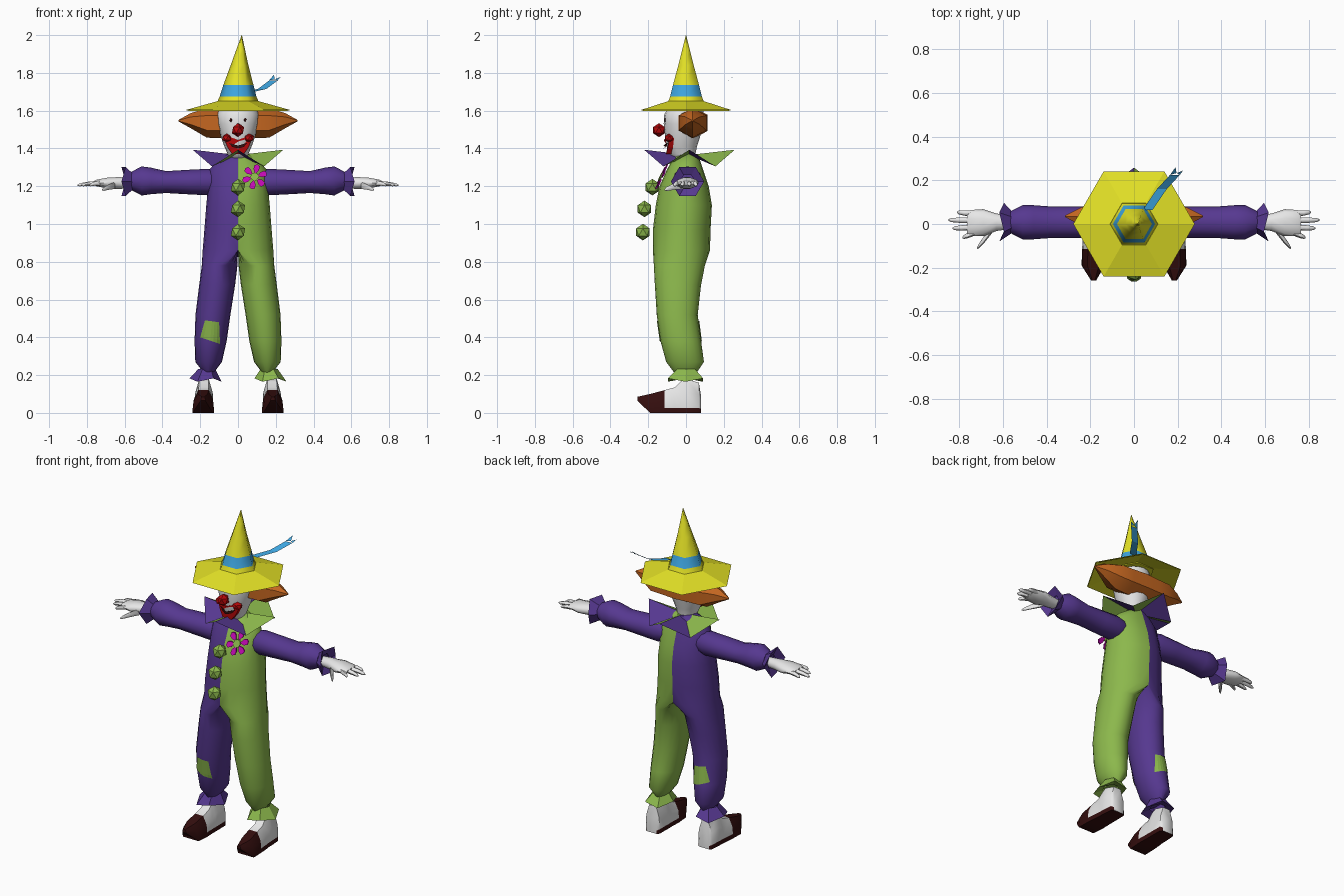
import bpy, bmesh, math
from mathutils import Vector

if "Cube" in bpy.data.objects:
    bpy.data.objects.remove(bpy.data.objects["Cube"])


def material(name, rgb):
    m = bpy.data.materials.new(name)
    m.diffuse_color = [(c / 255 / 12.92 if c < 11 else ((c / 255 + .055) / 1.055) ** 2.4) for c in rgb] + [1]
    m.use_nodes = True
    m.node_tree.nodes["Principled BSDF"].inputs["Base Color"].default_value = m.diffuse_color
    return m


PURPLE = material("purple cloth", (86, 56, 144))
GREEN = material("green cloth", (140, 184, 76))
YELLOW = material("yellow felt", (228, 226, 38))
BLUE = material("blue ribbon", (62, 164, 222))
ORANGE = material("orange hair", (196, 102, 32))
WHITE = material("white", (236, 236, 236))
MAROON = material("dark maroon", (52, 14, 14))
RED = material("red paint", (184, 8, 10))
MAGENTA = material("magenta petals", (196, 10, 180))


def finish(name, bm, mats, rule=None, angle=40):
    """Turn a bmesh into a named object, colour its faces by rule and shade it."""
    bmesh.ops.recalc_face_normals(bm, faces=bm.faces)
    if rule:
        for f in bm.faces:
            f.material_index = rule(f.calc_center_median())
    me = bpy.data.meshes.new(name)
    bm.to_mesh(me)
    bm.free()
    ob = bpy.data.objects.new(name, me)
    bpy.context.collection.objects.link(ob)
    for m in mats:
        me.materials.append(m)
    if angle:
        bpy.ops.object.select_all(action='DESELECT')
        ob.select_set(True)
        bpy.context.view_layer.objects.active = ob
        bpy.ops.object.shade_smooth_by_angle(angle=math.radians(angle))
    return ob


def loft(name, rings, mats, rule=None, angle=40, caps=True, open_plane=False):
    """Skin a list of rings with equal point counts."""
    bm = bmesh.new()
    rows = [[bm.verts.new(p) for p in r] for r in rings]
    n = len(rows[0])
    for a, b in zip(rows, rows[1:]):
        for i in range(n):
            bm.faces.new((a[i], a[(i + 1) % n], b[(i + 1) % n], b[i]))
    if caps:
        bm.faces.new(rows[0])
        bm.faces.new(rows[-1])
    if open_plane:  # drop hidden faces lying on the centre plane
        flat = [f for f in bm.faces if all(abs(v.co.x) < 1e-5 for v in f.verts)]
        bmesh.ops.delete(bm, geom=flat, context='FACES')
    bmesh.ops.remove_doubles(bm, verts=bm.verts, dist=1e-5)
    return finish(name, bm, mats, rule, angle)


def circle(n, phase=0):
    return [(math.cos(2 * math.pi * i / n + phase), math.sin(2 * math.pi * i / n + phase)) for i in range(n)]


def z_ring(x, y, z, rx, ry, n, phase=0):
    return [(x + rx * c, y + ry * s, z) for c, s in circle(n, phase)]


def x_ring(x, y, z, ry, rz, n, phase=0):
    return [(x, y + ry * c, z + rz * s) for c, s in circle(n, phase)]


def ball(name, pos, size, mat, sub=1, angle=40):
    bm = bmesh.new()
    bmesh.ops.create_icosphere(bm, subdivisions=sub, radius=1)
    for v in bm.verts:
        v.co = Vector([p + s * c for p, s, c in zip(pos, size, v.co)])
    return finish(name, bm, [mat], angle=angle)


def plate(name, polys, mats, depth=None, angle=0):
    """Flat polygons, optionally thickened along y."""
    bm = bmesh.new()
    for k, poly in enumerate(polys):
        f = bm.faces.new([bm.verts.new(p) for p in poly])
        f.material_index = k % len(mats)
        if depth:
            r = bmesh.ops.extrude_face_region(bm, geom=[f])
            for v in r['geom']:
                if isinstance(v, bmesh.types.BMVert):
                    v.co.y += depth
    return finish(name, bm, mats, angle=angle)


# Suit: leg rows are (z, inner x, outer x, front y, back y), torso rows start at x = 0
LEG = [(.21, .13, .18, -.06, .055), (.27, .085, .226, -.105, .095), (.38, .06, .23, -.135, .08),
       (.52, .04, .225, -.155, .062), (.68, .015, .205, -.165, .08), (.78, .003, .192, -.17, .10)]
TORSO = [(.86, .187, -.175, .127), (.97, .178, -.175, .13), (1.1, .168, -.16, .137), (1.2, .158, -.14, .12),
         (1.29, .15, -.10, .09), (1.335, .11, -.075, .075), (1.37, .055, -.05, .06)]


def suit_half(s, name, mat):
    rings = []
    for z, xi, xo, yf, yb in LEG:
        rings.append(z_ring(s * (xi + xo) / 2, (yf + yb) / 2, z, s * (xo - xi) / 2, (yb - yf) / 2, 20))
    for z, w, yf, yb in TORSO:
        rings.append([(s * w * max(c, 0), (yf + yb) / 2 + (yb - yf) / 2 * t, z) for c, t in circle(20)])
    loft(name, rings, [mat], angle=50, open_plane=True)


suit_half(1, "suit_green_half", GREEN)
suit_half(-1, "suit_purple_half", PURPLE)


# Knee patches that follow the purple leg
def leg_y(x, z, side):
    for a, b in zip(LEG, LEG[1:]):
        if a[0] <= z <= b[0]:
            t = (z - a[0]) / (b[0] - a[0])
            _, xi, xo, yf, yb = [p + (q - p) * t for p, q in zip(a, b)]
            u = min(1, abs((-x - (xi + xo) / 2) / ((xo - xi) / 2)))
            return (yf + yb) / 2 + side * ((yb - yf) / 2 * math.sqrt(1 - u * u) + .004)


for side, label in ((-1, "front"), (1, "back")):
    A, B, C, D = [Vector(p) for p in ((-.175, .49), (-.10, .48), (-.095, .365), (-.20, .40))]
    grid = []
    for i in range(7):
        l, r = A.lerp(D, i / 6), B.lerp(C, i / 6)
        row = [l.lerp(r, j / 6) for j in range(7)]
        grid.append([(p.x, leg_y(p.x, p.y, side), p.y) for p in row])
    plate("knee_patch_" + label, [(grid[i][j], grid[i][j + 1], grid[i + 1][j + 1], grid[i + 1][j])
                                  for i in range(6) for j in range(6)], [GREEN])

# Paired parts
for s, side, cloth in ((-1, "left", PURPLE), (1, "right", GREEN)):
    # Sleeve and flared cuff
    sleeve = [(.11, .06, .06), (.16, .072, .07), (.26, .072, .065), (.38, .072, .058),
              (.46, .078, .07), (.51, .078, .077), (.565, .05, .048)]
    loft(side + "_sleeve", [x_ring(s * x, .008, 1.222 + .006 * (x > .4), ry, rz, 12) for x, ry, rz in sleeve], [PURPLE], angle=50)
    loft(side + "_cuff", [x_ring(s * .553, .008, 1.225, .045, .045, 6),
                          [(s * (.617 if i % 2 else .595), y, z) for i, (_, y, z) in
                           enumerate(x_ring(0, .008, 1.225, .088, .088, 6))],
                          x_ring(s * .585, .008, 1.225, .04, .04, 6)], [PURPLE], angle=0, caps=False)
    # Hand
    palm = [(.56, .008, .03, .028), (.63, .008, .04, .033), (.69, .006, .062, .03), (.75, .004, .06, .018), (.765, .004, .05, .01)]
    loft(side + "_palm", [x_ring(s * x, y, 1.217, ry, rz, 10) for x, y, ry, rz in palm], [WHITE], angle=60)
    tips = [(.045, .81, .054), (.017, .85, .018), (-.014, .83, -.02), (-.04, .785, -.062)]
    for k, (y0, xt, yt) in enumerate(tips):
        loft(f"{side}_finger_{k + 1}", [x_ring(s * (.73 + (xt - .73) * t), y0 + (yt - y0) * t, 1.217 - .012 * t * t, r, r, 6)
                                        for t, r in ((0, .014), (.6, .012), (.9, .009), (1, .003))], [WHITE], angle=60)
    loft(side + "_thumb", [x_ring(s * x, y, z, r, r, 6) for x, y, z, r in
                           ((.65, -.02, 1.205, .022), (.685, -.07, 1.195, .016), (.71, -.10, 1.185, .011), (.72, -.112, 1.18, .003))],
         [WHITE], angle=60)
    # Trouser frill
    loft(side + "_frill", [z_ring(s * .165, 0, .232, .045, .055, 6),
                           [(x, y, .165 + .018 * (i % 2)) for i, (x, y, _) in
                            enumerate(z_ring(s * .172, -.003, 0, .085, .108, 6))],
                           z_ring(s * .17, 0, .19, .04, .05, 6)], [cloth], angle=0, caps=False)
    # Shoe: rows are y, centre x, half width, bottom, top
    rows = [(.08, .178, .035, 0, .09), (.068, .178, .047, 0, .16), (.0, .18, .05, 0, .18), (-.03, .18, .05, 0, .165),
            (-.06, .182, .052, 0, .135), (-.115, .183, .055, 0, .12), (-.19, .187, .053, 0, .10), (-.258, .185, .012, .065, .085)]
    rings = []
    for y, cx, w, zb, zt in rows:
        h = zt - zb
        half = [(w, zb), (w, zb + .22 * h if h < .12 else zb + .027), (w * .92, zb + .6 * h), (w * .5, zt)]
        pts = half + [(-a, z) for a, z in reversed(half)]
        rings.append([(s * (cx + a), y, z) for a, z in pts])
    loft(side + "_shoe", rings, [WHITE, MAROON], lambda c: int(c.y < -.116 or c.z < .022), angle=45)

# Jester collar: alternating triangles between raised tips and low corners
hub, star = (0, .015, 1.365), []
for i in range(8):
    a = i * math.pi / 4
    r, z = (.24, 1.393) if i % 2 == 0 else (.195, 1.305)
    star.append((r * math.cos(a), .018 + r * math.sin(a), z))
plate("collar", [(hub, star[i], star[(i + 1) % 8]) for i in range(8)], [PURPLE, GREEN])

# Pompom buttons
for k, (y, z) in enumerate(((-.178, 1.195), (-.22, 1.08), (-.228, .957))):
    ball(f"button_{k + 1}", (0, y, z), (.042, .042, .044), GREEN)

# Flower on the chest, leaning back with the cloth
centre = Vector((.088, -.125, 1.25))


def on_flower(u, v, lift):
    return centre + Vector((u, -lift + .1 * u - .45 * -v, v))


petals = []
for k in range(6):
    a = k * math.pi / 3 + .3
    petals.append([on_flower(r * math.cos(a + d), r * math.sin(a + d), .008) for r, d in
                   ((.015, 0), (.042, -.36), (.062, -.24), (.067, 0), (.062, .24), (.042, .36))])
plate("flower_petals", petals, [MAGENTA], depth=.007)
plate("flower_centre", [[on_flower(.022 * c, .022 * t, .014) for c, t in circle(8)]], [GREEN], depth=.008)

# Head and neck
head = [(1.33, 0, .045, .045), (1.37, -.02, .055, .07), (1.41, -.022, .072, .08), (1.46, -.018, .09, .092),
        (1.53, -.015, .108, .103), (1.58, -.01, .112, .105), (1.63, 0, .085, .085)]
loft("head", [z_ring(0, y, z, rx, ry, 16) for z, y, rx, ry in head], [WHITE], angle=60)

# Nose and painted mouth
ball("nose", (0, -.143, 1.497), (.036, .036, .037), RED)
for s, side in ((-1, "left"), (1, "right")):
    ball(side + "_mouth_corner", (s * .058, -.088, 1.455), (.03, .028, .024), RED)
    ball(side + "_eye", (s * .038, -.109, 1.55), (.007, .007, .012), MAROON)
lips = [(-.075, 1.455), (-.04, 1.46), (0, 1.445), (.04, 1.46), (.075, 1.455), (.055, 1.405), (.03, 1.37), (-.03, 1.37), (-.055, 1.405)]
plate("lips", [[(x, -.118 + .4 * abs(x), z) for x, z in lips]], [RED], depth=.05)
plate("mouth_slit", [[(x, -.12 + .4 * abs(x), z) for x, z in
                      ((-.05, 1.43), (0, 1.415), (.05, 1.43), (.03, 1.408), (0, 1.4), (-.03, 1.408))]], [MAROON], depth=.003)

# Hair: a spindle running across the back of the head
hair = [(-.315, .004), (-.25, .04), (-.165, .078), (-.09, .08), (0, .085), (.09, .08), (.165, .078), (.25, .04), (.315, .004)]
loft("hair", [x_ring(x, .035, 1.535 + .012 * (abs(x) > .2), 1.08 * r, r, 6, math.pi / 6) for x, r in hair], [ORANGE], angle=35)

# Hat: brim, pointed crown and band
loft("hat_brim", [z_ring(0, 0, z, r, r, 6) for z, r in ((1.603, .278), (1.65, .11), (1.645, .10), (1.599, .275))],
     [YELLOW], angle=0, caps=False)
crown = [(1.635, .115, 0), (1.675, .097, 0), (1.735, .08, .002), (1.84, .047, .008), (1.92, .024, .014), (2.0, .001, .02)]
loft("hat_crown", [z_ring(x, 0, z, r, r, 6) for z, r, x in crown], [YELLOW, BLUE],
     lambda c: int(1.68 < c.z < 1.73), angle=62)

# Trailing ribbon with a notched end
path = [(.04, .065, 1.70), (.105, .16, 1.715), (.165, .225, 1.76)]
w = .045
quads = [[a, (a[0] + w, a[1], a[2]), (b[0] + w, b[1], b[2]), b] for a, b in zip(path, path[1:])]
e = path[-1]
notch = (e[0] + .03, e[1] + .008, e[2] + .006)
quads += [[e, notch, (e[0] + .025, e[1] + .035, e[2] + .03)],
          [notch, (e[0] + w, e[1], e[2]), (e[0] + .06, e[1] + .02, e[2] + .018)]]
plate("hat_ribbon", quads, [BLUE])
